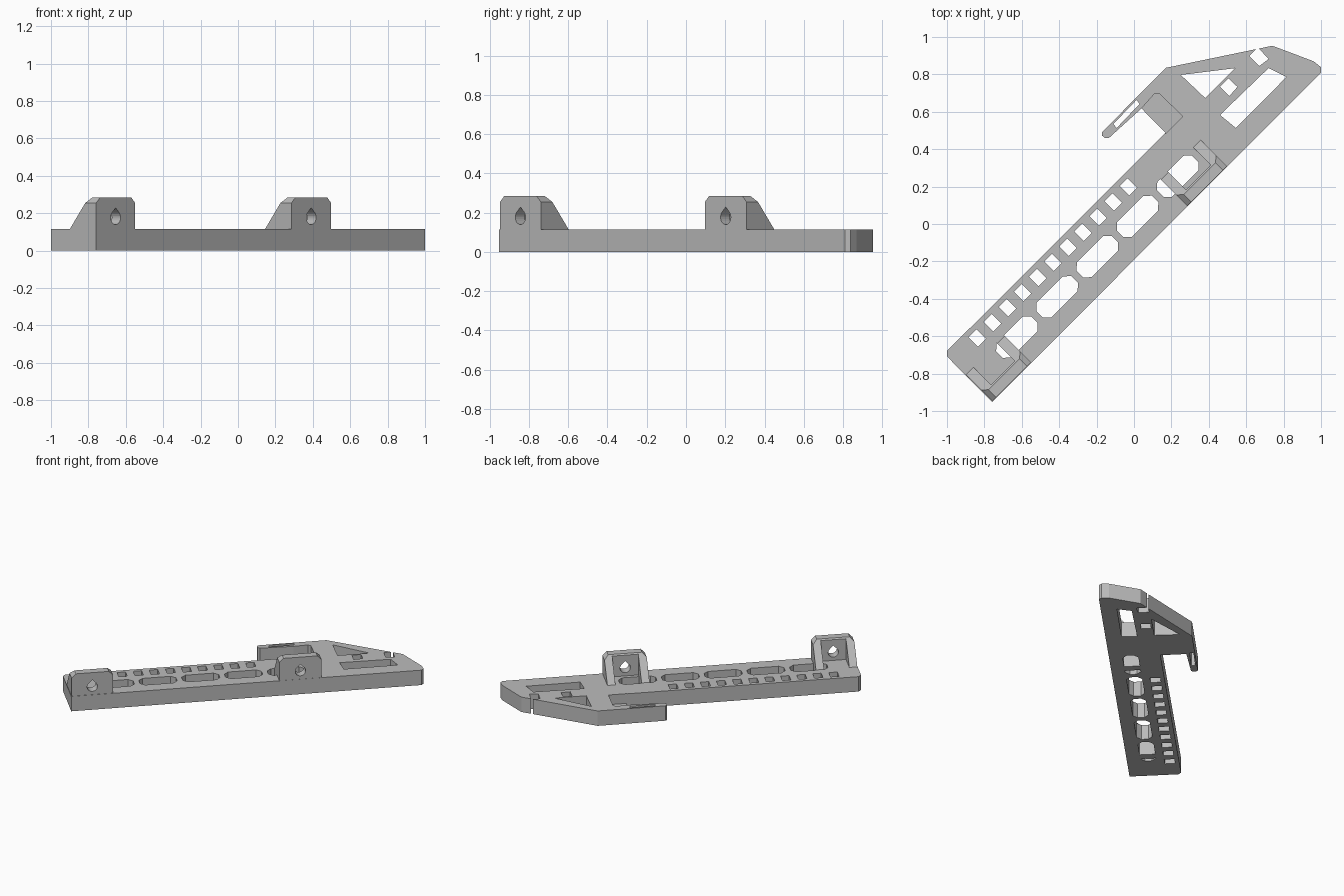
import bpy, bmesh, math
from mathutils import Vector

if "Cube" in bpy.data.objects:
    bpy.data.objects.remove(bpy.data.objects["Cube"])

R = math.sqrt(0.5)
BASE_Z, TOP_Z, FLOOR_Z = 0.115, 0.285, 0.04
SIDE_V = -0.134          # outer long edge of the rail

grey = bpy.data.materials.new("grey plastic")
grey.diffuse_color = (0.50, 0.50, 0.50, 1)
grey.use_nodes = True
grey.node_tree.nodes["Principled BSDF"].inputs["Base Color"].default_value = grey.diffuse_color


def at(u, v, z=0.0):
    """Point from rail axes (u along, v across) to the world."""
    return Vector(((u - v) * R, (u + v) * R, z))


def prism(bm, pts, offset):
    """Closed prism from a polygon swept along an offset."""
    low = [bm.verts.new(p) for p in pts]
    high = [bm.verts.new(Vector(p) + offset) for p in pts]
    n = len(pts)
    faces = [bm.faces.new(low), bm.faces.new(high)]
    faces += [bm.faces.new((low[i], low[(i + 1) % n], high[(i + 1) % n], high[i])) for i in range(n)]
    bmesh.ops.recalc_face_normals(bm, faces=faces)


def make(name, prisms):
    bm = bmesh.new()
    for pts, offset in prisms:
        prism(bm, pts, offset)
    mesh = bpy.data.meshes.new(name)
    bm.to_mesh(mesh)
    bm.free()
    mesh.materials.append(grey)
    ob = bpy.data.objects.new(name, mesh)
    bpy.context.collection.objects.link(ob)
    return ob


def cut(ob, prisms):
    cutter = make("cutter", prisms)
    cutter.hide_render = True
    mod = ob.modifiers.new("cut", 'BOOLEAN')
    mod.operation, mod.solver, mod.object = 'DIFFERENCE', 'EXACT', cutter
    bpy.context.view_layer.objects.active = ob
    bpy.ops.object.modifier_apply(modifier=mod.name)
    bpy.data.objects.remove(cutter)


def through(xy, z=-0.1):
    """Vertical cutter from world xy points."""
    return [Vector((x, y, z)) for x, y in xy], Vector((0, 0, 0.4))


def uv_through(uv):
    return [at(u, v, -0.1) for u, v in uv], Vector((0, 0, 0.4))


def box(u0, u1, v0, v1, z0, z1):
    return [at(u0, v0, z0), at(u1, v0, z0), at(u1, v1, z0), at(u0, v1, z0)], Vector((0, 0, z1 - z0))


# Base rail with angled head and hook arm
outline = [(-.758, -.952), (1, .81), (1, .838), (.96, .87), (.74, .953), (.17, .835),
           (-.17, .492), (-.17, .472), (-.155, .459), (-.135, .459), (.04, .618),
           (.168, .487), (-.999, -.678), (-1, -.708)]
base = make("base_rail", [([Vector((x, y, 0)) for x, y in outline], Vector((0, 0, BASE_Z)))])

# Head openings and hook slot
cuts = [through(p) for p in (
    [(.25, .797), (.54, .833), (.38, .674)],
    [(.46, .733), (.505, .78), (.553, .733), (.51, .684)],
    [(.46, .583), (.72, .834), (.815, .786), (.545, .513)],
    [(.617, .898), (.661, .945), (.72, .882), (.67, .845)],
    [(-.11, .535), (.013, .663), (.03, .642), (-.093, .513)])]

# Chamfered windows along the rail
for i in range(5):
    c = 0.346 - 0.304 * i
    cuts.append(uv_through([(c + a, 0.015 + b) for a, b in (
        (.132, .025), (.10, .055), (-.10, .055), (-.132, .025),
        (-.132, -.025), (-.10, -.055), (.10, -.055), (.132, -.025))]))

# Row of small cable slots
for i in range(11):
    c = 0.119 - 0.1142 * i
    cuts.append(uv_through([(c - .03, .125), (c + .03, .125), (c + .03, .197), (c - .03, .197)]))
cut(base, cuts)

# Shallow pocket beside the hook arm
cut(base, [through([(.02, .599), (.04, .618), (.11, .697), (.136, .697), (.26, .575), (.168, .483), (.12, .499)],
                   FLOOR_Z)])

# Two mounting brackets with side gussets, chamfered top ends and teardrop holes
for name, u0, u1 in (("front_bracket", -1.206, -.912), ("rear_bracket", .27, .57)):
    side = [(SIDE_V, BASE_Z), (.066, BASE_Z), (-.076, TOP_Z), (SIDE_V, TOP_Z)]
    bracket = make(name, [([at(u0, v, z) for v, z in side], at(u1 - u0, 0))])
    cut(bracket, [box(u0 + .057, u1 - .057, -.068, .2, 0, .4)])
    mid = (u0 + u1) / 2
    tear = [(.037 * math.cos(math.radians(a)), .177 + .037 * math.sin(math.radians(a)))
            for a in range(135, 406, 15)] + [(0, .229)]
    tools = [([at(mid + a, -.2, z) for a, z in tear], at(0, .3))]
    for end, s in ((u0, 1), (u1, -1)):
        tri = [(end - s * .02, TOP_Z - .05), (end - s * .02, TOP_Z + .02), (end + s * .05, TOP_Z + .02)]
        tools.append(([at(a, -.3, z) for a, z in tri], at(0, .6)))
    cut(bracket, tools)

# Ribs that carry the gussets down across the windows
for name, u0, u1 in (("front_rib", -.969, -.912), ("rear_rib", .27, .327)):
    make(name, [box(u0, u1, -.041, .071, 0, BASE_Z)])
